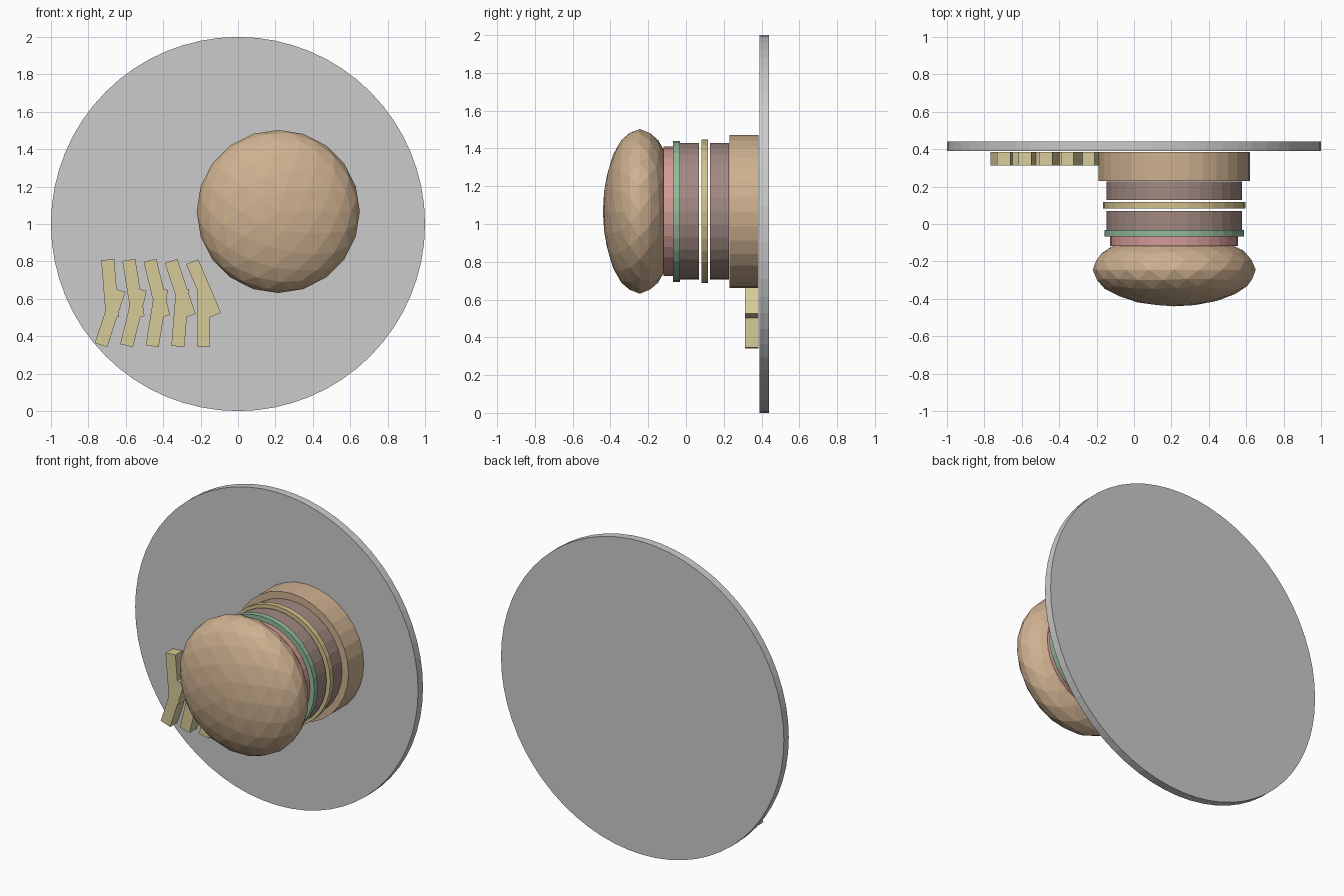
import bpy
from math import pi

if "Cube" in bpy.data.objects:
    bpy.data.objects.remove(bpy.data.objects["Cube"])

CX, CZ = 0.215, 1.067  # burger axis, which runs along y


def material(name, rgb):
    mat = bpy.data.materials.new(name)
    mat.diffuse_color = (*rgb, 1)
    mat.use_nodes = True
    mat.node_tree.nodes["Principled BSDF"].inputs["Base Color"].default_value = mat.diffuse_color
    return mat


bun = material("bun", (0.62, 0.44, 0.28))
meat = material("meat", (0.36, 0.25, 0.22))
cheese = material("cheese", (0.64, 0.53, 0.26))
leaf = material("leaf", (0.29, 0.50, 0.33))
red = material("red", (0.66, 0.33, 0.31))
potato = material("potato", (0.68, 0.60, 0.32))


def finish(name, mat=None):
    ob = bpy.context.object
    ob.name = name
    if mat:
        ob.data.materials.append(mat)
    return ob


def disc(name, x, z, radius, y0, y1, mat=None, sides=32):
    bpy.ops.mesh.primitive_cylinder_add(
        vertices=sides, radius=radius, depth=y1 - y0,
        location=(x, (y0 + y1) / 2, z), rotation=(pi / 2, 0, 0))
    return finish(name, mat)


# Plate
disc("plate", 0, 1, 1.0, 0.39, 0.44, sides=64)

# Burger layers, from the plate outwards
for name, radius, y0, y1, mat in (
    ("bottom_bun", 0.405, 0.23, 0.385, bun),
    ("lower_patty", 0.362, 0.127, 0.227, meat),
    ("cheese_slice", 0.38, 0.083, 0.117, cheese),
    ("upper_patty", 0.362, -0.033, 0.07, meat),
    ("lettuce", 0.373, -0.068, -0.033, leaf),
    ("tomato", 0.342, -0.118, -0.068, red),
):
    disc(name, CX, CZ, radius, y0, y1, mat)

# Faceted top bun
bpy.ops.mesh.primitive_ico_sphere_add(
    subdivisions=3, radius=1, location=(CX, -0.245, CZ), rotation=(pi / 2, 0, 0))
top = finish("top_bun", bun)
top.scale = (0.436, 0.436, 0.195)

# Two rows of fries, fanning steadily from one row to the next
for k in range(10):
    row, i = divmod(k, 5)
    x = -0.684 + 0.125 * i
    angle = 0.08 * (4 - i) if row == 0 else -0.08 * (i + 1)
    bpy.ops.mesh.primitive_cube_add(
        size=1, location=(x, 0.349, 0.50 if row == 0 else 0.655),
        rotation=(0, angle, 0))
    fry = finish(f"fry_{k + 1}", potato)
    fry.scale = (0.07, 0.072, 0.31)
